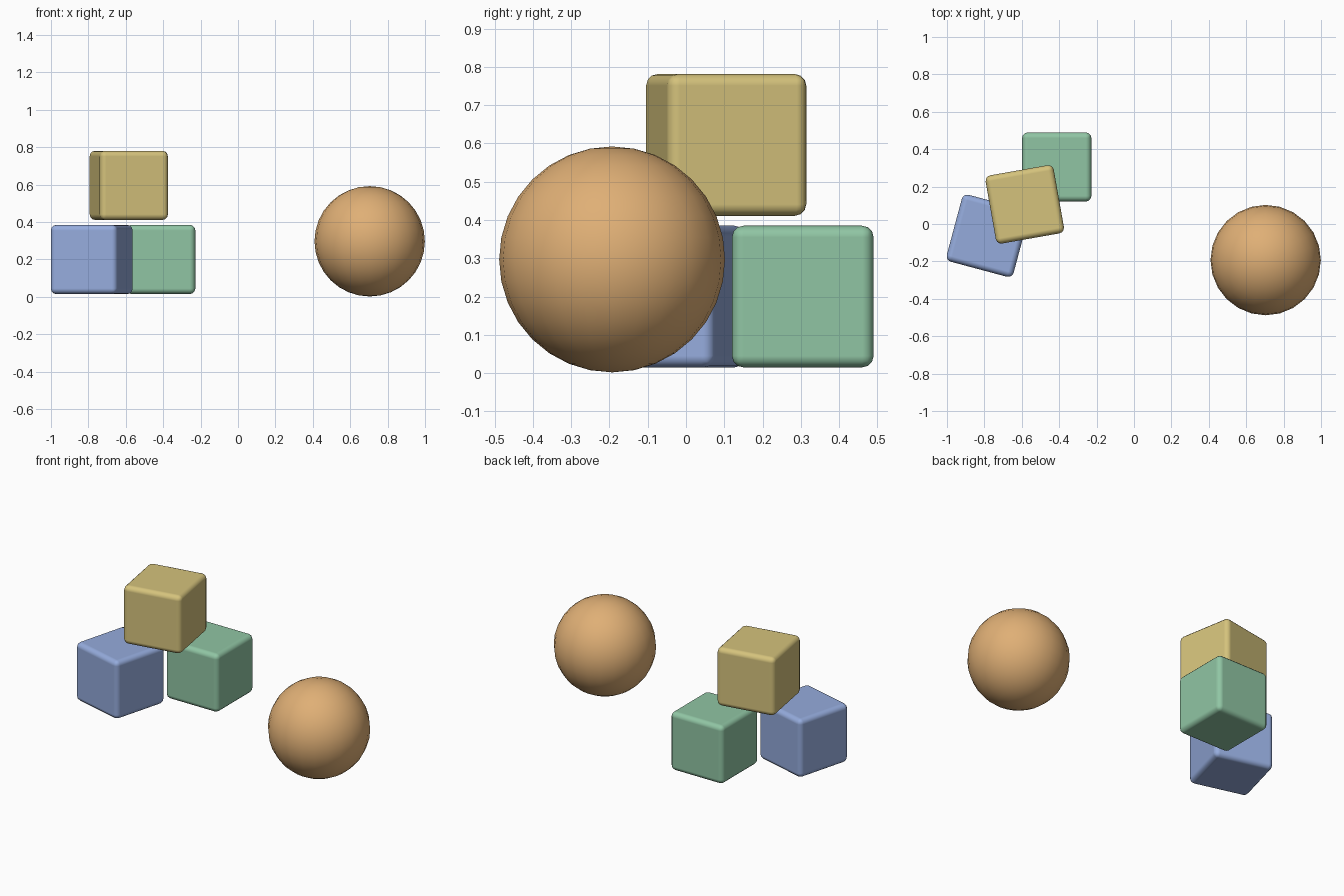
import bpy
import math

default = bpy.data.objects.get("Cube")
if default:
    bpy.data.objects.remove(default, do_unlink=True)


def make_material(name, rgb):
    mat = bpy.data.materials.new(name)
    mat.use_nodes = True
    color = (*rgb, 1.0)
    mat.diffuse_color = color
    bsdf = mat.node_tree.nodes["Principled BSDF"]
    bsdf.inputs["Base Color"].default_value = color
    bsdf.inputs["Roughness"].default_value = 0.7
    return mat


def toy_block(name, center, turn, mat):
    """Cube with softly rounded edges, turned about the vertical axis."""
    bpy.ops.mesh.primitive_cube_add(size=0.37, location=center,
                                    rotation=(0, 0, math.radians(turn)))
    block = bpy.context.object
    block.name = name
    block.data.materials.append(mat)
    bpy.ops.object.shade_smooth()
    bevel = block.modifiers.new("rounded_edges", 'BEVEL')
    bevel.width = 0.03
    bevel.segments = 3
    bevel.harden_normals = True
    return block


# Two blocks on the ground, one resting across them
toy_block("blue_block", (-0.782, -0.063, 0.2), -15,
          make_material("soft_blue", (0.30, 0.41, 0.72)))
toy_block("green_block", (-0.413, 0.305, 0.2), 0,
          make_material("soft_green", (0.28, 0.56, 0.37)))
toy_block("yellow_block", (-0.584, 0.105, 0.596), 10,
          make_material("soft_yellow", (0.66, 0.54, 0.20)))

# Ball beside the stack
bpy.ops.mesh.primitive_uv_sphere_add(segments=24, ring_count=16, radius=0.295,
                                     location=(0.704, -0.193, 0.297))
ball = bpy.context.object
ball.name = "ball"
ball.data.materials.append(make_material("warm_orange", (0.74, 0.43, 0.18)))
bpy.ops.object.shade_smooth()
